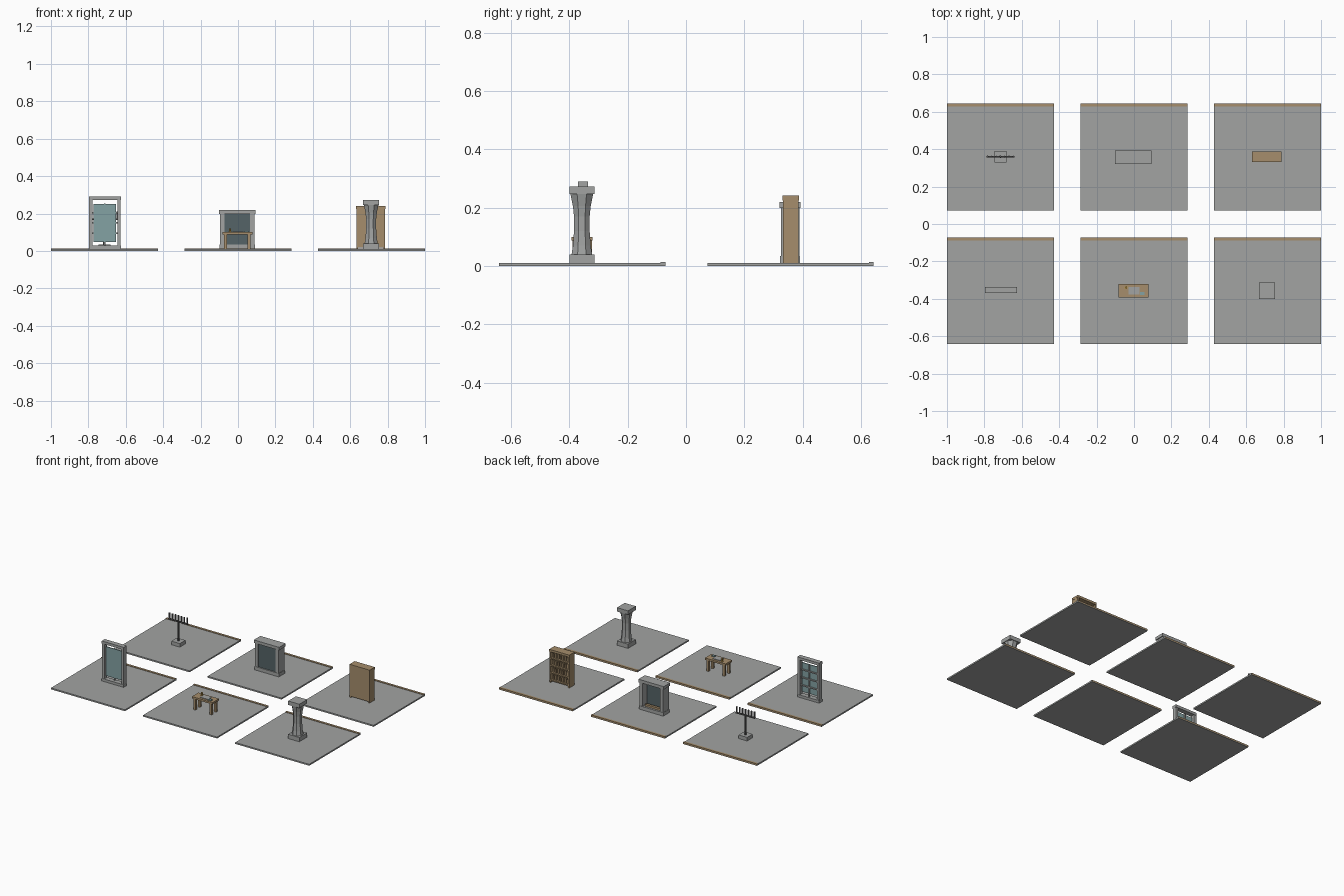
import bpy, math

if "Cube" in bpy.data.objects:
    bpy.data.objects.remove(bpy.data.objects["Cube"])


def material(name, r, g, b):
    m = bpy.data.materials.new(name)
    m.diffuse_color = (r, g, b, 1)
    m.use_nodes = True
    m.node_tree.nodes["Principled BSDF"].inputs["Base Color"].default_value = m.diffuse_color
    return m


STONE = material("grey stone", 0.36, 0.37, 0.365)
WOOD = material("brown wood", 0.38, 0.27, 0.15)
BOOK = material("dark brown", 0.24, 0.165, 0.09)
GLASS = material("teal glass", 0.23, 0.36, 0.37)
SLATE = material("dark slate", 0.09, 0.125, 0.135)
IRON = material("dark iron", 0.09, 0.09, 0.09)
GOLD = material("gold", 0.50, 0.32, 0.08)


def mesh_object(name, verts, faces, mat):
    me = bpy.data.meshes.new(name)
    me.from_pydata(verts, [], faces)
    me.materials.append(mat)
    ob = bpy.data.objects.new(name, me)
    bpy.context.collection.objects.link(ob)
    return ob


def box(name, x0, x1, y0, y1, z0, z1, mat):
    v = [(x, y, z) for z in (z0, z1) for x, y in ((x0, y0), (x1, y0), (x1, y1), (x0, y1))]
    f = [(3, 2, 1, 0), (4, 5, 6, 7)] + [(i, (i + 1) % 4, (i + 1) % 4 + 4, i + 4) for i in range(4)]
    return mesh_object(name, v, f, mat)


def turned(name, cx, cy, profile, sides, mat):
    """Faceted solid from (radius, height) rings."""
    v, f = [], []
    for r, z in profile:
        for i in range(sides):
            a = math.tau * (i + 0.5) / sides
            v.append((cx + r * math.cos(a), cy + r * math.sin(a), z))
    for k in range(len(profile) - 1):
        for i in range(sides):
            j = (i + 1) % sides
            f.append((k * sides + i, k * sides + j, (k + 1) * sides + j, (k + 1) * sides + i))
    f.append(tuple(reversed(range(sides))))
    f.append(tuple(range((len(profile) - 1) * sides, len(profile) * sides)))
    return mesh_object(name, v, f, mat)


T = 0.01  # floor height

# Six floor tiles with a wooden strip along the back edge, grey at its ends
for cx in (-0.7135, 0, 0.7135):
    for cy in (-0.357, 0.357):
        x0, x1 = cx - 0.2865, cx + 0.2865
        box("floor_tile", x0, x1, cy - 0.284, cy + 0.27, 0, T, STONE)
        box("edge_footing", x0, x1, cy + 0.27, cy + 0.286, 0, 0.003, STONE)
        strip = box("edge_strip", x0, x1, cy + 0.27, cy + 0.286, 0.003, 0.013, WOOD)
        strip.data.materials.append(STONE)
        for p in strip.data.polygons:
            p.material_index = int(abs(p.normal.x) > 0.5)

# Window: stone frame, glass, glazing bars on the back
wx, wy = -0.7115, -0.353
for s in (-1, 1):
    a, b = sorted((wx + s * 0.066, wx + s * 0.084))
    box("window_jamb", a, b, wy - 0.015, wy + 0.015, T, 0.272, STONE)
box("window_head", wx - 0.085, wx + 0.085, wy - 0.017, wy + 0.017, 0.272, 0.29, STONE)
box("window_sill", wx - 0.085, wx + 0.085, wy - 0.017, wy + 0.017, T, 0.028, STONE)
box("window_glass", wx - 0.06, wx + 0.06, wy - 0.004, wy + 0.002, 0.048, 0.252, GLASS)
box("window_mullion", wx - 0.004, wx + 0.004, wy + 0.002, wy + 0.01, 0.028, 0.254, STONE)
for z in (0.095, 0.15, 0.205):
    box("window_bar", wx - 0.066, wx + 0.066, wy + 0.002, wy + 0.01, z - 0.004, z + 0.004, STONE)

# Table with things on it
tx, ty = -0.003, -0.356
box("table_top", tx - 0.08, tx + 0.08, ty - 0.036, ty + 0.036, 0.087, 0.1, WOOD)
for sx in (-1, 1):
    for sy in (-1, 1):
        x, y = tx + sx * 0.063, ty + sy * 0.025
        box("table_leg", x - 0.008, x + 0.008, y - 0.008, y + 0.008, T, 0.087, WOOD)
box("paper", -0.03, 0.03, ty - 0.02, ty + 0.02, 0.1, 0.104, STONE)
box("small_book", 0.032, 0.056, -0.379, -0.363, 0.1, 0.107, GLASS)
turned("candle_dish", -0.042, -0.34, [(0.009, 0.1), (0.009, 0.104)], 8, GOLD)
turned("candle", -0.042, -0.34, [(0.006, 0.104), (0.006, 0.12)], 8, GOLD)

# Column: square base and capital, waisted faceted shaft
px, py = 0.712, -0.357
box("column_base", px - 0.043, px + 0.043, py - 0.043, py + 0.043, T, 0.04, STONE)
turned("column_shaft", px, py, [(0.038, 0.04), (0.033, 0.07), (0.029, 0.12), (0.029, 0.17),
                                (0.033, 0.205), (0.042, 0.246)], 8, STONE)
box("column_capital", px - 0.043, px + 0.043, py - 0.043, py + 0.043, 0.246, 0.273, STONE)

# Candle stand: stone base, iron post, crossbar and upright prongs
cx, cy = -0.714, 0.36
box("stand_base", cx - 0.033, cx + 0.033, cy - 0.031, cy + 0.031, T, 0.035, STONE)
turned("stand_post", cx, cy, [(0.007, 0.035), (0.007, 0.17)], 8, IRON)
box("stand_crossbar", cx - 0.074, cx + 0.074, cy - 0.004, cy + 0.004, 0.165, 0.174, IRON)
for i in range(7):
    turned("stand_prong", cx + (i - 3) * 0.023, cy, [(0.006, 0.172), (0.006, 0.212)], 6, IRON)

# Hearth: stone surround with a slate panel near the front, open at the back
hx, hy = -0.004, 0.357
for s in (-1, 1):
    a, b = sorted((hx + s * 0.068, hx + s * 0.092))
    box("hearth_side", a, b, hy - 0.032, hy + 0.032, T, 0.198, STONE)
box("hearth_mantel", hx - 0.098, hx + 0.098, hy - 0.036, hy + 0.036, 0.198, 0.219, STONE)
box("hearth_base", hx - 0.094, hx + 0.094, hy - 0.034, hy + 0.034, T, 0.034, STONE)
box("hearth_panel", hx - 0.068, hx + 0.068, hy - 0.026, hy - 0.016, 0.034, 0.198, SLATE)
box("hearth_log", hx - 0.058, hx + 0.058, hy + 0.002, hy + 0.02, 0.034, 0.048, WOOD)

# Bookcase: closed towards the front, shelves of books on the back
bx, y0, y1 = 0.71, 0.332, 0.386
for s in (-1, 1):
    a, b = sorted((bx + s * 0.068, bx + s * 0.077))
    box("bookcase_side", a, b, y0, y1, T, 0.24, WOOD)
box("bookcase_panel", bx - 0.068, bx + 0.068, y0, y0 + 0.008, 0.018, 0.24, WOOD)
box("bookcase_top", bx - 0.078, bx + 0.078, y0 - 0.001, y1 + 0.002, 0.225, 0.241, WOOD)
for row in range(4):
    z = 0.022 + 0.051 * row
    box("bookcase_shelf", bx - 0.068, bx + 0.068, y0 + 0.008, y1, z, z + 0.008, WOOD)
    for i in range(7):
        x = bx - 0.054 + i * 0.018
        box("book", x - 0.006, x + 0.006, y0 + 0.008, y1 - 0.012, z + 0.008,
            z + 0.036 + 0.003 * ((i + row) % 3), BOOK if (i + row) % 3 == 0 else WOOD)
